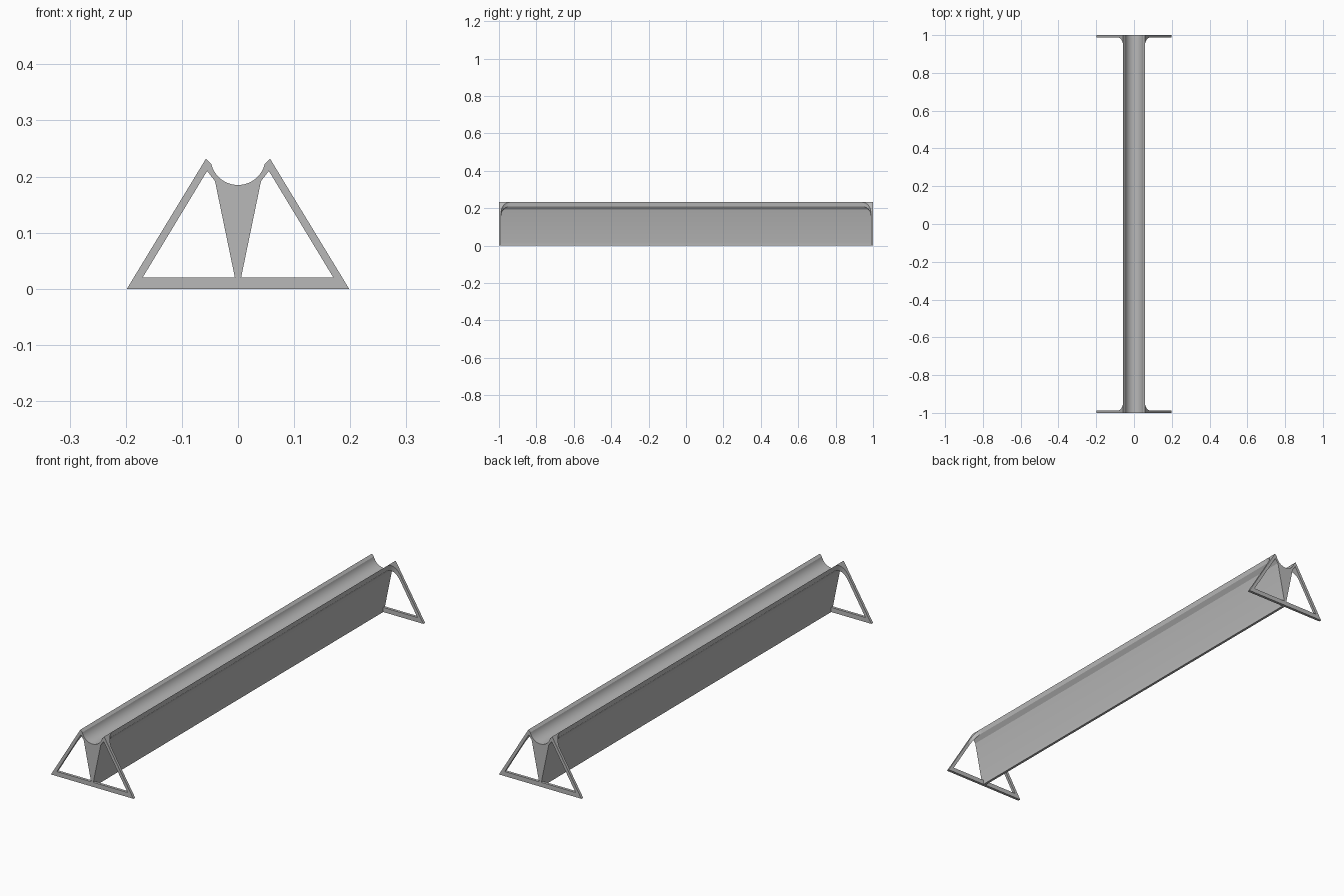
import bpy, bmesh, math
from mathutils import Vector

cube = bpy.data.objects.get("Cube")
if cube:
    bpy.data.objects.remove(cube, do_unlink=True)

GREY = (0.48, 0.48, 0.48, 1)
mat = bpy.data.materials.new("plain_grey")
mat.use_nodes = True
mat.diffuse_color = GREY
mat.node_tree.nodes["Principled BSDF"].inputs["Base Color"].default_value = GREY

FOOT = Vector((0.198, 0, 0))         # outer lower corner of a frame
TIP = Vector((0.057, 0, 0.232))      # top of the trough lip
UNDER = Vector((0.055, 0, 0.21))     # underside of the lip
PLATE = 0.012                        # frame thickness
WEB = 0.0055                         # half width of the beam's foot
BAR = 0.02                           # height of the frame's base bar


def prism(name, points, direction, mirror=None):
    """Extrude a closed polygon along a vector, optionally mirrored."""
    bm = bmesh.new()
    face = bm.faces.new([bm.verts.new(p) for p in points])
    new = bmesh.ops.extrude_face_region(bm, geom=[face], use_keep_orig=True)
    moved = [v for v in new["geom"] if isinstance(v, bmesh.types.BMVert)]
    bmesh.ops.translate(bm, verts=moved, vec=direction)
    bmesh.ops.recalc_face_normals(bm, faces=bm.faces)
    mesh = bpy.data.meshes.new(name)
    bm.to_mesh(mesh)
    bm.free()
    mesh.materials.append(mat)
    obj = bpy.data.objects.new(name, mesh)
    bpy.context.collection.objects.link(obj)
    if mirror:
        mod = obj.modifiers.new("mirror", "MIRROR")
        mod.use_axis = mirror
        mod.use_mirror_merge = False
    return obj


# Trough beam: round channel on a tapering web
radius, centre, sweep = 0.049, 0.234, math.radians(76)
steps = 24
channel = []
for i in range(steps + 1):
    a = sweep - 2 * sweep * i / steps
    channel.append((radius * math.sin(a), -1, centre - radius * math.cos(a)))
side = [(WEB, 0), (WEB, BAR), (0.041, 0.192), (UNDER.x, UNDER.z), (TIP.x, TIP.z)]
right = [(x, -1, z) for x, z in side]
left = [(-x, -1, z) for x, z in reversed(side)]
beam = prism("trough_beam", right + channel + left, (0, 2, 0))

# End frames: base bar and sloping leg, mirrored to both sides and ends
outline = [(WEB, 0), (FOOT.x, 0), (TIP.x, TIP.z),
           (UNDER.x, UNDER.z), (0.17, BAR), (WEB, BAR)]
prism("end_frame", [(x, -1, z) for x, z in outline], (0, PLATE, 0),
      (True, True, False))

# Gussets: concave fillets between the lip and the sloping legs
slope = (FOOT - TIP).normalized()
run, reach = 0.06, 0.048
corner = TIP + Vector((0, -1 + PLATE, 0))
fillet = [corner]
for i in range(11):
    a = math.pi / 2 * i / 10
    fillet.append(corner + slope * run * (1 - math.cos(a))
                  + Vector((0, reach * (1 - math.sin(a)), 0)))
gusset = prism("lip_gusset", fillet, UNDER - TIP, (True, True, False))

# Smooth the curved parts, keeping hard edges
for obj in (beam, gusset):
    bpy.ops.object.select_all(action="DESELECT")
    obj.select_set(True)
    bpy.context.view_layer.objects.active = obj
    bpy.ops.object.shade_smooth_by_angle(angle=math.radians(25))
